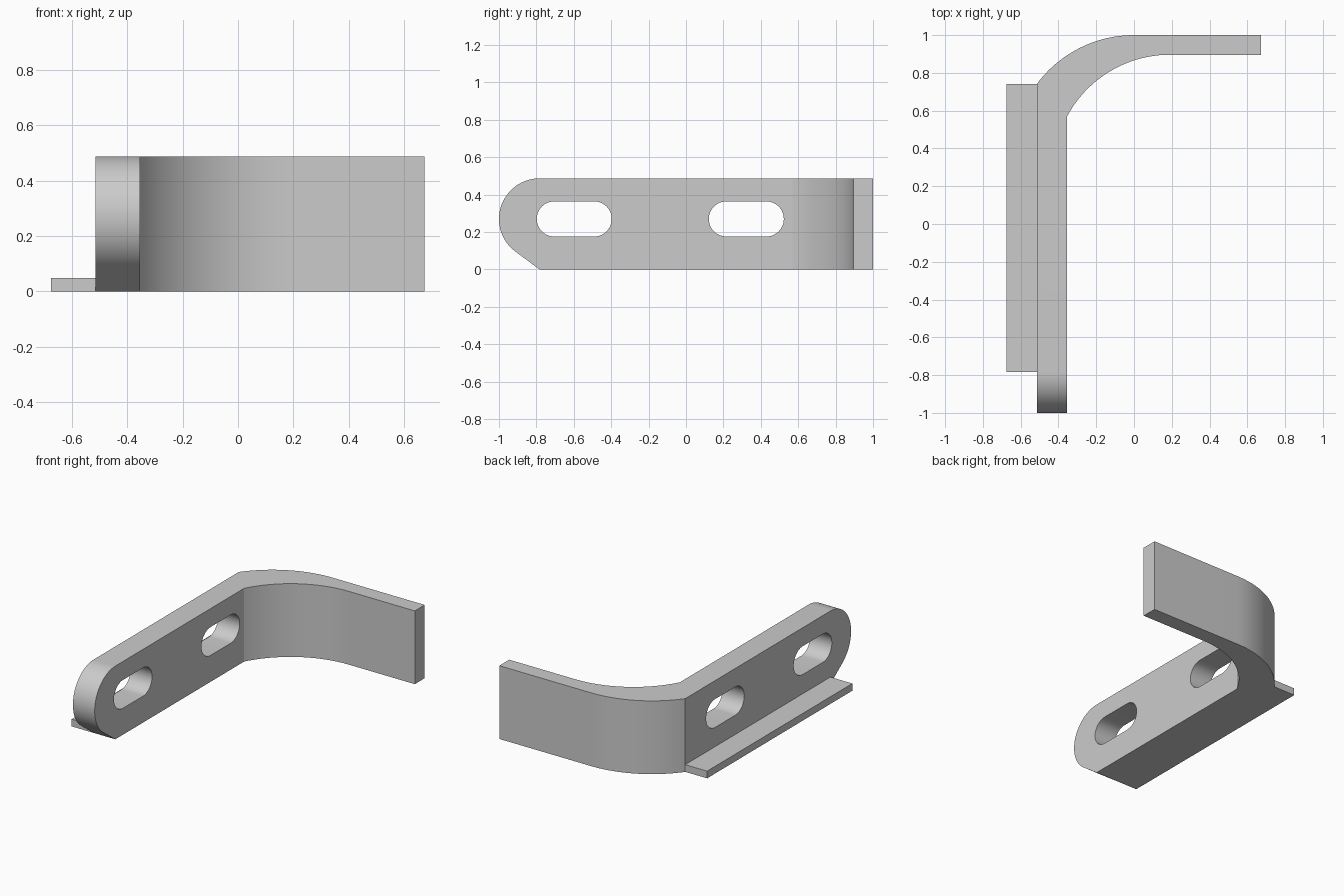
import bpy, bmesh
from math import sin, cos, acos, asin, radians, pi
from mathutils import Vector

cube = bpy.data.objects.get("Cube")
if cube:
    bpy.data.objects.remove(cube, do_unlink=True)

# Main dimensions
HEIGHT = 0.487
OUT_X, IN_X = -0.514, -0.354      # outer and inner faces of the wall
NOSE_Y, NOSE_Z, NOSE_R = -0.783, 0.27, 0.217

grey = bpy.data.materials.new("plain grey")
grey.use_nodes = True
grey.diffuse_color = (0.6, 0.6, 0.6, 1)
grey.node_tree.nodes["Principled BSDF"].inputs["Base Color"].default_value = (0.6, 0.6, 0.6, 1)


def arc(cx, cy, r, start, end, steps=24):
    """Points along a circular arc, angles in radians."""
    angles = [start + (end - start) * i / steps for i in range(steps + 1)]
    return [(cx + r * cos(a), cy + r * sin(a)) for a in angles]


def prism(name, outline, low, high, axis="z"):
    """Extrude an outline along z (x, y points) or along x (y, z points)."""
    place = (lambda p: (p[0], p[1], low)) if axis == "z" else (lambda p: (low, p[0], p[1]))
    shift = Vector((0, 0, high - low)) if axis == "z" else Vector((high - low, 0, 0))
    bm = bmesh.new()
    face = bm.faces.new([bm.verts.new(place(p)) for p in outline])
    result = bmesh.ops.extrude_face_region(bm, geom=[face])
    verts = [g for g in result["geom"] if isinstance(g, bmesh.types.BMVert)]
    bmesh.ops.translate(bm, verts=verts, vec=shift)
    bmesh.ops.recalc_face_normals(bm, faces=bm.faces)
    mesh = bpy.data.meshes.new(name)
    bm.to_mesh(mesh)
    bm.free()
    mesh.materials.append(grey)
    obj = bpy.data.objects.new(name, mesh)
    bpy.context.collection.objects.link(obj)
    return obj


def activate(obj):
    bpy.ops.object.select_all(action="DESELECT")
    obj.select_set(True)
    bpy.context.view_layer.objects.active = obj


def cut(target, cutter):
    cutter.hide_render = True
    mod = target.modifiers.new("cut", "BOOLEAN")
    mod.operation, mod.solver, mod.object = "DIFFERENCE", "EXACT", cutter
    activate(target)
    bpy.ops.object.modifier_apply(modifier=mod.name)
    bpy.data.objects.remove(cutter, do_unlink=True)


# Wall and curved arm, drawn as one plan outline
outer_r, inner_r, inner_cx = 0.641, 0.617, 0.19
outer = arc(0, 1 - outer_r, outer_r, pi / 2, pi - acos(-OUT_X / outer_r))
inner = arc(inner_cx, 0.896 - inner_r, inner_r,
            pi - acos((inner_cx - IN_X) / inner_r), pi / 2)
outer[-1] = (OUT_X, outer[-1][1])
inner[0] = (IN_X, inner[0][1])
plan = [(OUT_X, -1.05), (IN_X, -1.05)] + inner + [(0.673, 0.896), (0.673, 1)] + outer
bracket = prism("bracket_wall_and_arm", plan, 0, HEIGHT)

# Rounded nose with a tangent chamfer running down to the base
tangent = 1.5 * pi - acos(NOSE_R / NOSE_Z)
nose = arc(NOSE_Y, NOSE_Z, NOSE_R, pi / 2, tangent, 32)
ty, tz = nose[-1]
below = (NOSE_Y + (NOSE_Y - ty) / tz * 0.1, -0.1)
nose_cut = nose + [below, (-1.2, -0.1), (-1.2, 0.6), (NOSE_Y, 0.6)]
cut(bracket, prism("nose_cutter", nose_cut, -0.7, -0.2, "x"))

# Two rounded slots through the wall
SLOT_R = 0.094
for y0, y1 in ((-0.798, -0.397), (0.122, 0.523)):
    slot = (arc(y1 - SLOT_R, NOSE_Z, SLOT_R, -pi / 2, pi / 2) +
            arc(y0 + SLOT_R, NOSE_Z, SLOT_R, pi / 2, 1.5 * pi))
    cut(bracket, prism("slot_cutter", slot, -0.7, -0.3, "x"))

activate(bracket)
bpy.ops.object.shade_smooth_by_angle(angle=radians(25))

# Thin flange along the outer foot of the wall
end_y = outer[-1][1]
prism("foot_flange", [(-0.675, NOSE_Y), (OUT_X, NOSE_Y), (OUT_X, end_y), (-0.675, end_y)], 0, 0.048)
